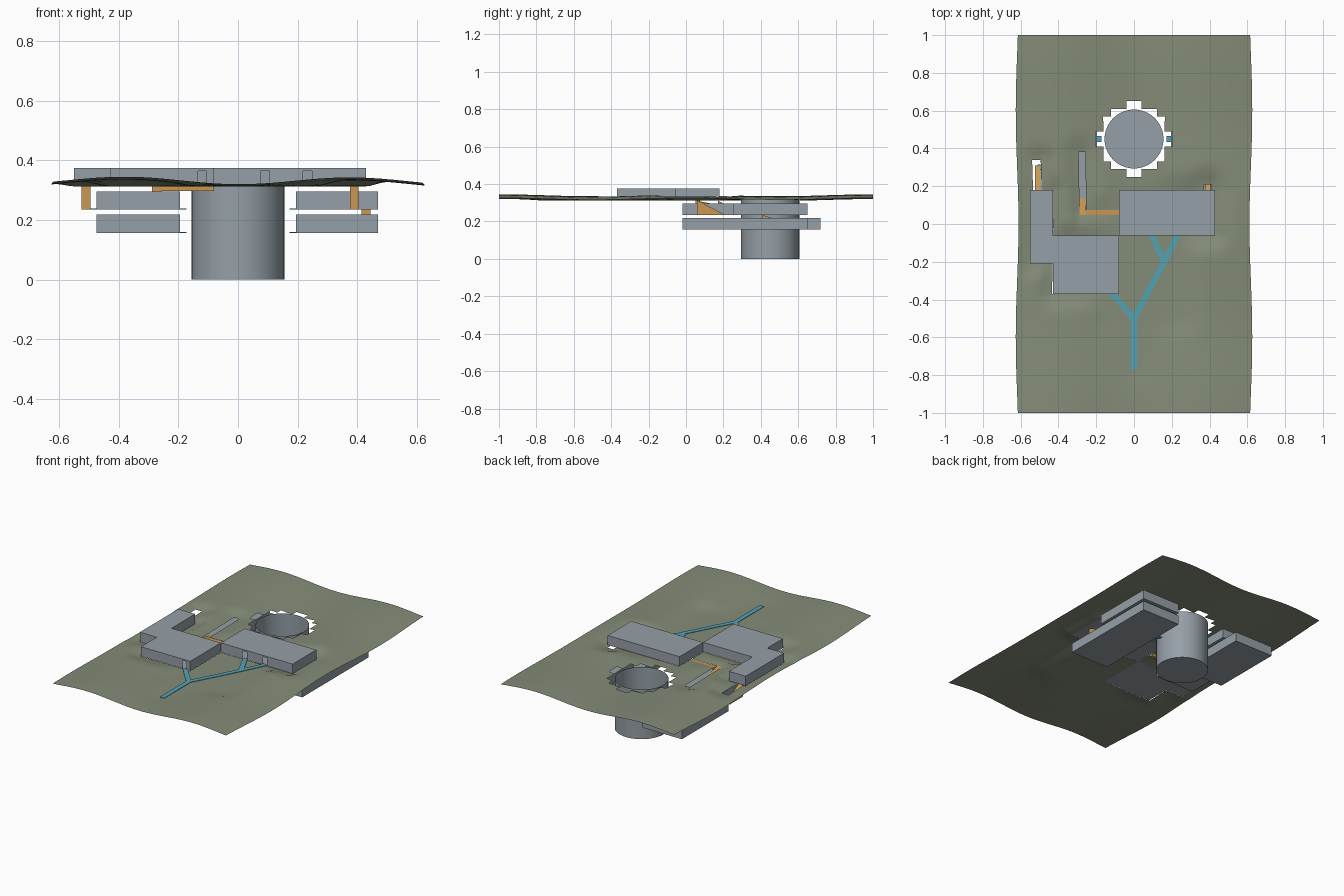
import bpy, bmesh, math
from mathutils import Vector

if "Cube" in bpy.data.objects:
    bpy.data.objects.remove(bpy.data.objects["Cube"])


def material(name, rgb):
    m = bpy.data.materials.new(name)
    m.diffuse_color = (*rgb, 1)
    m.use_nodes = True
    m.node_tree.nodes["Principled BSDF"].inputs["Base Color"].default_value = m.diffuse_color
    return m


SOIL = material("mossy_ground", (0.235, 0.265, 0.19))
STONE = material("blue_grey_stone", (0.30, 0.35, 0.385))
RAMP = material("ochre_ramp", (0.58, 0.31, 0.085))
PATH = material("teal_path", (0.085, 0.36, 0.46))


def finish(bm, name, mat):
    mesh = bpy.data.meshes.new(name)
    bm.to_mesh(mesh)
    bm.free()
    mesh.materials.append(mat)
    ob = bpy.data.objects.new(name, mesh)
    bpy.context.collection.objects.link(ob)
    return ob


def prism(name, outline, lift, mat, doors=(), wall_y=0.0):
    """Extrude a closed outline; doors are openings cut in the wall at wall_y."""
    bm = bmesh.new()
    face = bm.faces.new([bm.verts.new(p) for p in outline])
    new = bmesh.ops.extrude_face_region(bm, geom=[face], use_keep_orig=True)["geom"]
    bmesh.ops.translate(bm, verts=[g for g in new if isinstance(g, bmesh.types.BMVert)], vec=lift)
    bmesh.ops.recalc_face_normals(bm, faces=bm.faces[:])

    def on_wall(f):
        return abs(f.calc_center_median().y - wall_y) < 1e-4 and abs(f.normal.y) > 0.9

    def cut(co, no):
        fs = [f for f in bm.faces if on_wall(f)]
        es = {e for f in fs for e in f.edges}
        vs = {v for f in fs for v in f.verts}
        bmesh.ops.bisect_plane(bm, geom=[*vs, *es, *fs], plane_co=co, plane_no=no)
        bm.normal_update()

    for d in doors:
        cut((d - 0.015, 0, 0), (1, 0, 0))
        cut((d + 0.015, 0, 0), (1, 0, 0))
    if doors:
        cut((0, 0, 0.365), (0, 0, 1))
        gone = [f for f in bm.faces if on_wall(f) and f.calc_center_median().z < 0.365
                and any(abs(f.calc_center_median().x - d) < 0.014 for d in doors)]
        bmesh.ops.delete(bm, geom=gone, context='FACES')
    return finish(bm, name, mat)


def box(name, x0, x1, y0, y1, z0, z1, mat, **kw):
    return prism(name, [(x0, y0, z0), (x1, y0, z0), (x1, y1, z0), (x0, y1, z0)],
                 (0, 0, z1 - z0), mat, **kw)


def wedge(name, x0, x1, y0, y1, z0, z1):
    """Ramp that is high at y0 and runs down to z0 at y1."""
    return prism(name, [(x0, y0, z0), (x0, y1, z0), (x0, y0, z1)], (x1 - x0, 0, 0), RAMP)


def strip(name, a, b, z, width=0.03):
    """Thin flat path between two plan points."""
    a, b = Vector((*a, z)), Vector((*b, z))
    d = (b - a).normalized()
    n = Vector((-d.y, d.x, 0)) * width / 2
    return prism(name, [a - n, b - n, b + n, a + n], (0, 0, 0.003), PATH)


# Footprints used to level and open the ground (x0, x1, y0, y1)
blocks = [(-0.55, -0.43, -0.21, 0.18), (-0.43, -0.08, -0.37, -0.06), (-0.08, 0.43, -0.06, 0.18)]
slots = [(-0.535, -0.49, 0.18, 0.34), (-0.29, -0.255, 0.05, 0.38),
         (-0.255, -0.08, 0.05, 0.075), (0.37, 0.41, 0.18, 0.21)]
level = blocks + slots + [(-0.02, 0.02, -0.77, -0.5), (-0.13, 0.25, -0.52, -0.06)]


def inside(r, x, y):
    return r[0] < x < r[1] and r[2] < y < r[3]


def height(x, y):
    z = 0.327 - 0.012 * math.cos(8.3 * x) + 0.005 * math.cos(2 * math.pi * y) - 0.003 * x
    d = min(math.hypot(max(r[0] - x, 0, x - r[1]), max(r[2] - y, 0, y - r[3])) for r in level)
    t = min(d / 0.1, 1)
    t = t * t * (3 - 2 * t)
    return 0.313 * (1 - t) + z * t


# Ground sheet with stepped shaft hole and ramp slots
xs = {-0.615, 0.615} | {round(0.04 * i, 4) for i in range(-15, 16)}
ys = {-1.0, 1.0} | {round(0.45 + 0.04 * i, 4) for i in range(-36, 14)}
for r in blocks + slots:
    xs |= {r[0], r[1]}
    ys |= {r[2], r[3]}
xs, ys = sorted(xs), sorted(ys)
bm = bmesh.new()
grid = [[bm.verts.new((x * (1 + 0.012 * (1 - math.cos(math.pi * y / 0.6)) - 0.006), y, height(x, y)))
         for x in xs] for y in ys]
for j in range(len(ys) - 1):
    for i in range(len(xs) - 1):
        cx, cy = (xs[i] + xs[i + 1]) / 2, (ys[j] + ys[j + 1]) / 2
        sx = (math.floor(cx / 0.04) + 0.5) * 0.04
        sy = (math.floor((cy - 0.45) / 0.04) + 0.5) * 0.04
        if math.hypot(sx, sy) < 0.185 or any(inside(r, cx, cy) for r in blocks + slots):
            continue
        bm.faces.new((grid[j][i], grid[j][i + 1], grid[j + 1][i + 1], grid[j + 1][i]))
for f in bm.faces:
    f.smooth = True
bmesh.ops.delete(bm, geom=[v for v in bm.verts if not v.link_faces], context='VERTS')
finish(bm, "ground_sheet", SOIL)

# Central shaft: open top, closed floor
bm = bmesh.new()
bmesh.ops.create_cone(bm, cap_ends=True, segments=48, radius1=0.156, radius2=0.156, depth=0.318)
bmesh.ops.translate(bm, verts=bm.verts[:], vec=(0, 0.45, 0.159))
bmesh.ops.delete(bm, geom=[f for f in bm.faces if f.normal.z > 0.9], context='FACES')
for f in bm.faces:
    f.smooth = abs(f.normal.z) < 0.5
for e in bm.edges:
    e.smooth = not any(abs(f.normal.z) > 0.5 for f in e.link_faces)
finish(bm, "shaft", STONE)

# Surface buildings with doorways
ell = [(-0.55, -0.21), (-0.43, -0.21), (-0.43, -0.37), (-0.08, -0.37),
       (-0.08, -0.06), (-0.43, -0.06), (-0.43, 0.18), (-0.55, 0.18)]
prism("bent_building", [(x, y, 0.314) for x, y in ell], (0, 0, 0.061), STONE,
      doors=(-0.12,), wall_y=-0.37)
box("long_building", -0.08, 0.43, -0.06, 0.18, 0.314, 0.375, STONE,
    doors=(0.09, 0.233), wall_y=-0.06)

# Underground rooms
box("left_upper_room", -0.475, -0.195, -0.02, 0.60, 0.235, 0.295, STONE)
box("left_lower_room", -0.475, -0.195, 0.25, 0.72, 0.157, 0.218, STONE)
box("right_upper_room", 0.195, 0.47, 0.25, 0.65, 0.235, 0.295, STONE)
box("right_lower_room", 0.195, 0.47, -0.02, 0.65, 0.157, 0.218, STONE)

# Ramps between levels
wedge("outer_left_ramp", -0.525, -0.495, 0.17, 0.31, 0.235, 0.312)
wedge("inner_left_ramp", -0.288, -0.257, 0.05, 0.40, 0.24, 0.313)
box("inner_ramp_landing", -0.257, -0.08, 0.05, 0.075, 0.297, 0.312, RAMP)
wedge("right_ramp", 0.375, 0.405, 0.06, 0.21, 0.235, 0.313)
wedge("room_link_ramp", 0.415, 0.445, 0.41, 0.46, 0.218, 0.235)

# Forked surface path
fork, split = (0, -0.5), (0.16, -0.2)
strip("path_trunk", (0, -0.77), fork, 0.3145)
strip("path_left_branch", fork, (-0.12, -0.365), 0.3147)
strip("path_right_branch", fork, split, 0.3149)
strip("path_near_door", split, (0.09, -0.055), 0.3151)
strip("path_far_door", split, (0.233, -0.055), 0.3153)

# Thin floors linking rooms with shaft and outer ramp
for side, label in ((-1, "left"), (1, "right")):
    for z, tier in ((0.235, "upper"), (0.157, "lower")):
        strip(f"{label}_{tier}_shaft_link", (side * 0.172, 0.45), (side * 0.2, 0.45), z)
strip("outer_ramp_link", (-0.51, 0.3), (-0.475, 0.3), 0.235)
